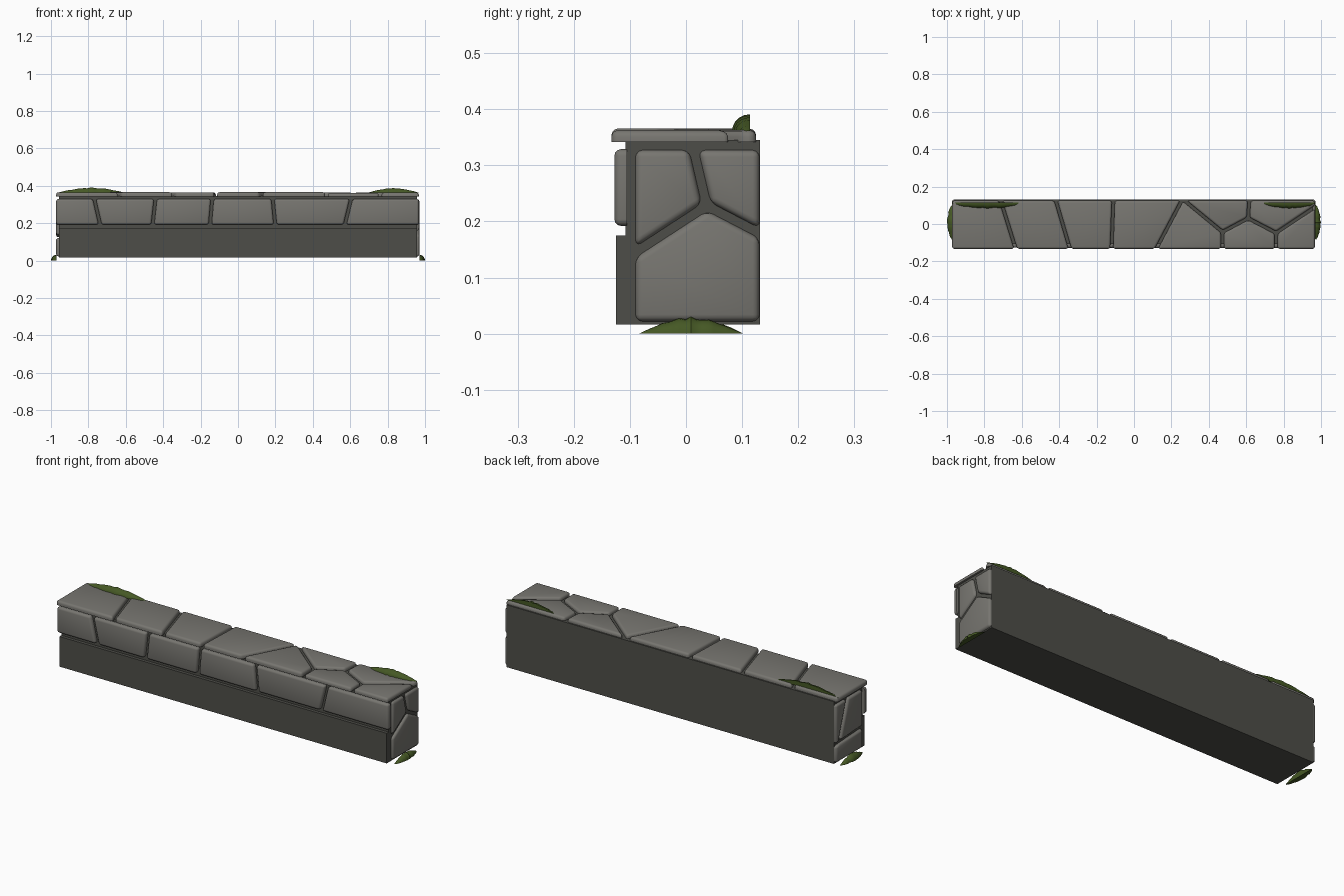
import bpy, bmesh, math, random
from mathutils import Vector

random.seed(4)
cube = bpy.data.objects.get("Cube")
if cube:
    bpy.data.objects.remove(cube, do_unlink=True)


def material(name, rgb):
    m = bpy.data.materials.new(name)
    m.use_nodes = True
    m.diffuse_color = (*rgb, 1)
    m.node_tree.nodes["Principled BSDF"].inputs["Base Color"].default_value = (*rgb, 1)
    return m


STONE = material("grey stone", (0.185, 0.18, 0.163))
MORTAR = material("dark mortar", (0.076, 0.076, 0.066))
MOSS = material("green moss", (0.06, 0.098, 0.018))
GAP = 0.008  # half the joint between stones


def finish(bm, name, mat, angle=None):
    bmesh.ops.recalc_face_normals(bm, faces=bm.faces[:])
    mesh = bpy.data.meshes.new(name)
    bm.to_mesh(mesh)
    bm.free()
    mesh.materials.append(mat)
    obj = bpy.data.objects.new(name, mesh)
    bpy.context.collection.objects.link(obj)
    if angle:
        bpy.ops.object.select_all(action='DESELECT')
        obj.select_set(True)
        bpy.context.view_layer.objects.active = obj
        bpy.ops.object.shade_smooth_by_angle(angle=math.radians(angle))
    return obj


def prism(points, place, low, high):
    """Extrude a 2D outline between two depths; place maps (u, v, depth) to space."""
    bm = bmesh.new()
    base = [bm.verts.new(place(u, v, low)) for u, v in points]
    top = [bm.verts.new(place(u, v, high)) for u, v in points]
    bm.faces.new(base)
    bm.faces.new(top)
    for i in range(len(points)):
        j = (i + 1) % len(points)
        bm.faces.new((base[i], base[j], top[j], top[i]))
    return bm, set(base)


def shrink(points, d):
    """Move every side of an outline inwards by d."""
    pts = [Vector(p) for p in points]
    n = len(pts)
    area = sum(pts[i - 1].cross(pts[i]) for i in range(n))
    s = 1 if area > 0 else -1
    out = []
    for i in range(n):
        a = (pts[i] - pts[i - 1]).normalized()
        b = (pts[(i + 1) % n] - pts[i]).normalized()
        na, nb = Vector((-a.y, a.x)) * s, Vector((-b.y, b.x)) * s
        out.append(pts[i] + (na + nb) * d / (1 + na.dot(nb)))
    return out


def stones(name, outlines, place, low, high, vary=0.0):
    for i, outline in enumerate(outlines):
        top = high - random.uniform(0, vary)
        bm, base = prism(shrink(outline, GAP), place, low, top)
        edges = [e for e in bm.edges if not (e.verts[0] in base and e.verts[1] in base)]
        bmesh.ops.bevel(bm, geom=edges, offset=0.012, segments=3, profile=0.5,
                        affect='EDGES', clamp_overlap=True)
        finish(bm, f"{name}_{i + 1}", STONE, 50)


# Mortar core with a step along the front
section = [(-0.125, 0.016), (0.132, 0.016), (0.132, 0.345),
           (-0.108, 0.345), (-0.108, 0.175), (-0.125, 0.175)]
bm, _ = prism(section, lambda y, z, x: (x, y, z), -0.957, 0.957)
finish(bm, "mortar_core", MORTAR)

# Capping stones: plain slabs on one side, crazy paving on the other
L, R, F, B = -0.98, 0.975, -0.141, 0.133
joints = [(L, L), (-0.63, -0.715), (-0.34, -0.42), (-0.12, -0.11), (0.115, 0.26)]
caps = [[(a, F), (c, F), (d, B), (b, B)]
        for (a, b), (c, d) in zip(joints, joints[1:])]
p, q, r = (0.473, -0.043), (0.61, 0.03), (0.76, -0.048)
apex, side = (0.26, B), (R, 0.095)
caps += [[(0.115, F), (p[0], F), p, apex],
         [apex, p, q, (0.617, B)],
         [(p[0], F), (r[0], F), r, q, p],
         [q, r, side, (R, B), (0.617, B)],
         [(r[0], F), (R, F), side, r]]
stones("cap_stone", caps, lambda x, y, z: (x, y, z), 0.342, 0.366, 0.004)

# Row of facing stones along the front
low, high = 0.184, 0.337
joints = [(L, L), (-0.735, -0.77), (-0.457, -0.44), (-0.15, -0.137),
          (0.2, 0.185), (0.57, 0.607), (R, R)]
row = [[(a, low), (c, low), (d, high), (b, high)]
       for (a, b), (c, d) in zip(joints, joints[1:])]
stones("front_stone", row, lambda x, z, y: (x, -y, z), 0.105, 0.128, 0.002)

# Stones on the two ends
f, b, low, high = -0.098, 0.139, 0.014, 0.335
hub = (0.037, 0.228)
left_end = [[(f, high), (0.012, high), hub, (f, 0.14)],
            [(0.012, high), (b, high), (b, 0.175), hub],
            [(f, low), (b, low), (b, 0.175), hub, (f, 0.14)]]
stones("left_end_stone", left_end, lambda y, z, x: (x, y, z), 0.95, 0.97)
hub = (0.105, 0.12)
right_end = [[(f, high), (0.035, high), hub, (f, 0.13)],
             [(0.035, high), (b, high), (b, 0.115), hub],
             [(f, low), (b, low), (b, 0.115), hub, (f, 0.13)]]
stones("right_end_stone", right_end, lambda y, z, x: (-x, y, z), 0.95, 0.972)


def moss(name, half, depth, height, location, turn=0):
    """Half mound with a flat upright back and a ragged rim."""
    bm = bmesh.new()
    rings = []
    steps, arc = 18, 5
    for i in range(steps + 1):
        u = 2 * i / steps - 1
        swell = max(1 - abs(u) ** 1.8, 0.02)
        rag = 1 if i == steps // 2 else random.uniform(0.84, 1)
        ring = [bm.verts.new((u * half, 0, 0))]
        for k in range(arc + 1):
            t = math.pi / 2 * k / arc
            ring.append(bm.verts.new((u * half, -depth * swell ** 0.6 * rag * math.cos(t),
                                      height * swell * rag * math.sin(t))))
        rings.append(ring)
    for a, c in zip(rings, rings[1:]):
        for k in range(len(a)):
            j = (k + 1) % len(a)
            bm.faces.new((a[k], a[j], c[j], c[k]))
    bm.faces.new(rings[0])
    bm.faces.new(rings[-1])
    obj = finish(bm, name, MOSS, 40)
    obj.location = location
    obj.rotation_euler.z = math.radians(turn)


# Moss along the back of the top and on the ground at each end
moss("right_top_moss", 0.185, 0.032, 0.03, (-0.785, 0.114, 0.361))
moss("left_top_moss", 0.14, 0.032, 0.028, (0.83, 0.114, 0.361))
moss("left_ground_moss", 0.092, 0.029, 0.03, (0.971, 0.009, 0), 90)
moss("right_ground_moss", 0.092, 0.029, 0.03, (-0.971, 0.009, 0), -90)
